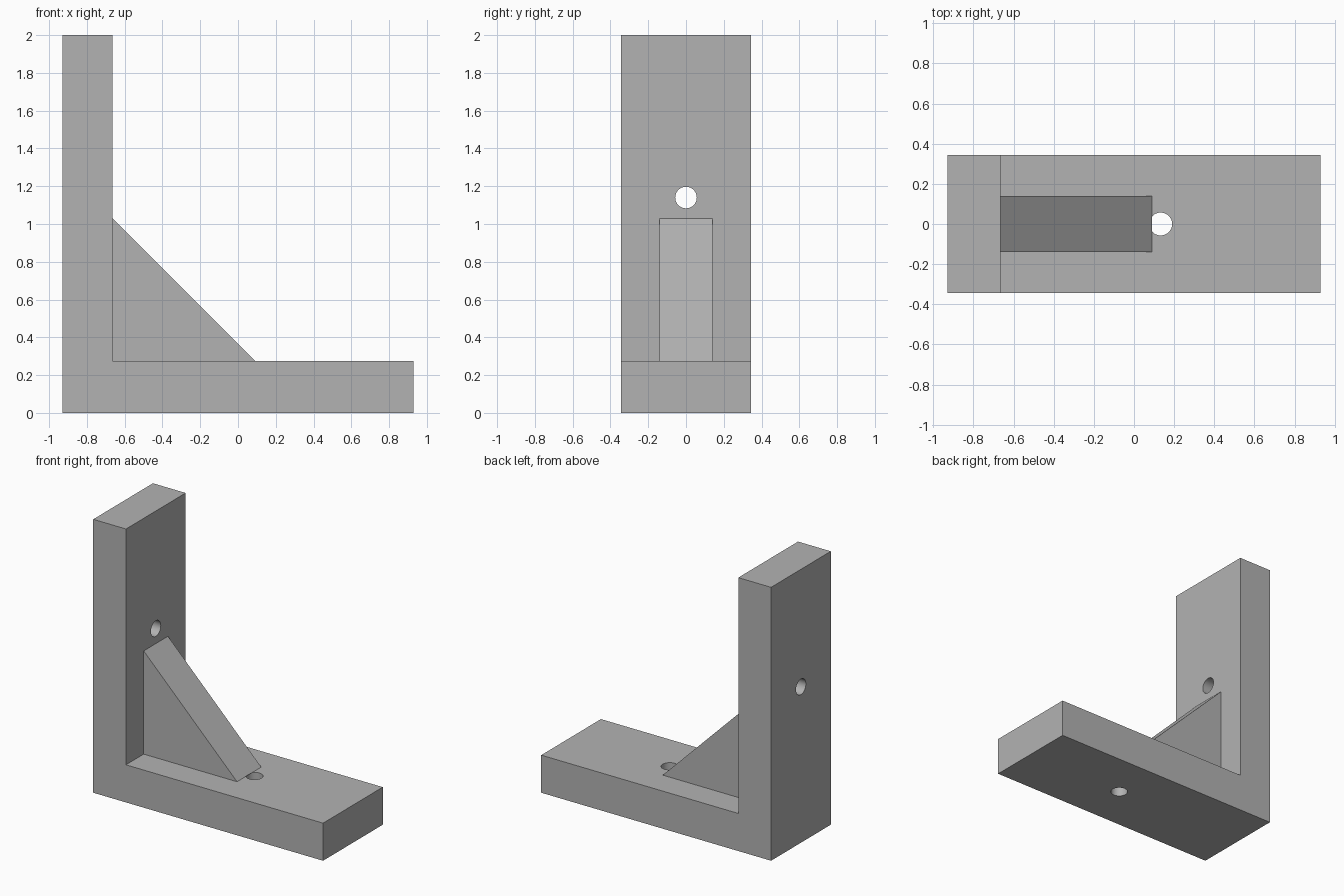
import bpy, bmesh, math

cube = bpy.data.objects.get("Cube")
if cube:
    bpy.data.objects.remove(cube, do_unlink=True)

grey = bpy.data.materials.new("plain grey")
grey.use_nodes = True
grey.diffuse_color = (0.45, 0.45, 0.45, 1)
grey.node_tree.nodes["Principled BSDF"].inputs["Base Color"].default_value = grey.diffuse_color

# Overall dimensions
HALF_X, HALF_Y, HEIGHT = 0.93, 0.345, 2.0
INNER_X, BASE_TOP = -0.665, 0.275
HOLE_RADIUS = 0.057


def extrude_profile(name, profile, half_depth):
    """Extrude an x-z outline symmetrically along y."""
    bm = bmesh.new()
    face = bm.faces.new([bm.verts.new((x, -half_depth, z)) for x, z in profile])
    grown = bmesh.ops.extrude_face_region(bm, geom=[face])
    moved = [v for v in grown["geom"] if isinstance(v, bmesh.types.BMVert)]
    bmesh.ops.translate(bm, verts=moved, vec=(0, 2 * half_depth, 0))
    bmesh.ops.recalc_face_normals(bm, faces=bm.faces)
    mesh = bpy.data.meshes.new(name)
    bm.to_mesh(mesh)
    bm.free()
    mesh.materials.append(grey)
    obj = bpy.data.objects.new(name, mesh)
    bpy.context.collection.objects.link(obj)
    return obj


def drill(target, location, rotation):
    """Cut a round through hole and discard the cutter."""
    bpy.ops.mesh.primitive_cylinder_add(vertices=48, radius=HOLE_RADIUS, depth=0.6,
                                        location=location, rotation=rotation)
    cutter = bpy.context.object
    cutter.name = "hole_cutter"
    cutter.hide_render = True
    cutter.data.materials.append(grey)
    mod = target.modifiers.new("hole", "BOOLEAN")
    mod.operation, mod.solver, mod.object = "DIFFERENCE", "EXACT", cutter
    bpy.ops.object.select_all(action="DESELECT")
    target.select_set(True)
    bpy.context.view_layer.objects.active = target
    bpy.ops.object.modifier_apply(modifier=mod.name)
    bpy.data.objects.remove(cutter, do_unlink=True)


# L-shaped bracket with one screw hole per arm
bracket = extrude_profile("bracket", [
    (-HALF_X, 0), (HALF_X, 0), (HALF_X, BASE_TOP),
    (INNER_X, BASE_TOP), (INNER_X, HEIGHT), (-HALF_X, HEIGHT)], HALF_Y)
drill(bracket, ((INNER_X - HALF_X) / 2, 0, 1.14), (0, math.pi / 2, 0))
drill(bracket, (0.133, 0, BASE_TOP / 2), (0, 0, 0))
bpy.ops.object.shade_smooth_by_angle(angle=math.radians(30))

# Triangular brace in the inner corner
extrude_profile("corner_brace", [
    (INNER_X, BASE_TOP), (0.09, BASE_TOP), (INNER_X, 1.03)], 0.14)
